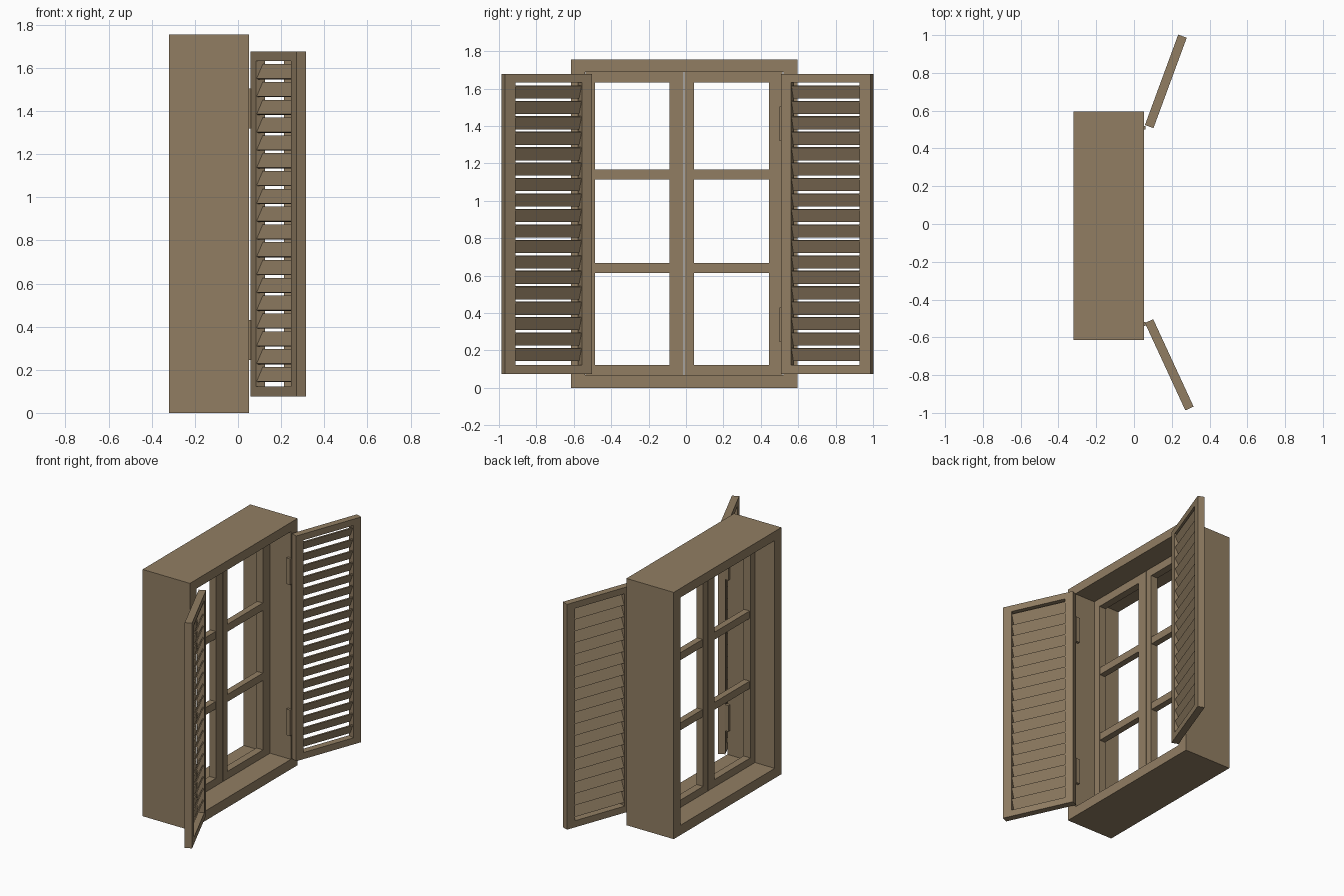
import bpy, bmesh, math
from mathutils import Matrix, Vector

if "Cube" in bpy.data.objects:
    bpy.data.objects.remove(bpy.data.objects["Cube"])

wood = bpy.data.materials.new("brown wood")
wood.diffuse_color = (0.285, 0.208, 0.124, 1)
wood.use_nodes = True
wood.node_tree.nodes["Principled BSDF"].inputs["Base Color"].default_value = wood.diffuse_color


def finish(name, bm):
    bmesh.ops.recalc_face_normals(bm, faces=bm.faces[:])
    me = bpy.data.meshes.new(name)
    bm.to_mesh(me)
    bm.free()
    me.materials.append(wood)
    ob = bpy.data.objects.new(name, me)
    bpy.context.collection.objects.link(ob)
    return ob


def add_box(bm, lo, hi, m=Matrix.Identity(4)):
    lo, hi = Vector(lo), Vector(hi)
    t = Matrix.Translation((lo + hi) / 2) @ Matrix.Diagonal((*(hi - lo), 1))
    bmesh.ops.create_cube(bm, size=1, matrix=m @ t)


def add_ring(bm, outer, inner, d0, d1, m):
    """Rectangular frame: rects are (a0, z0, a1, z1), depth d0..d1; local axes a, d, z."""
    def loop(r, d):
        a0, z0, a1, z1 = r
        return [bm.verts.new(m @ Vector((a, d, z)))
                for a, z in ((a0, z0), (a1, z0), (a1, z1), (a0, z1))]
    loops = [loop(outer, d0), loop(outer, d1), loop(inner, d1), loop(inner, d0)]
    for k in range(4):
        p, q = loops[k], loops[(k + 1) % 4]
        for i in range(4):
            j = (i + 1) % 4
            bm.faces.new((p[i], p[j], q[j], q[i]))


def axes(along, normal, origin):
    m = Matrix.Identity(4)
    m.col[0] = (*along, 0, 0)
    m.col[1] = (*normal, 0, 0)
    m.col[3] = (*origin, 0, 1)
    return m


wall = axes((0, 1), (1, 0), (0, 0))   # along y, depth along x

# deep outer box frame
bm = bmesh.new()
add_ring(bm, (-0.615, 0, 0.595, 1.755), (-0.54, 0.07, 0.52, 1.69), -0.32, 0.052, wall)
finish("window_casing", bm)

# two sashes, each with two glazing bars
for name, y0 in (("left_sash", -0.537), ("right_sash", -0.007)):
    bm = bmesh.new()
    a, b = y0 + 0.05, y0 + 0.45
    add_ring(bm, (y0, 0.07, y0 + 0.524, 1.69), (a, 0.123, b, 1.632), -0.165, -0.112, wall)
    for z in (0.615, 1.114):
        add_box(bm, (a, -0.16, z), (b, -0.115, z + 0.053), wall)
    finish(name, bm)

# open louvred shutters with hinges
for side, s, deg in (("right", 1, 20.2), ("left", -1, 24.8)):
    sn, cs = math.sin(math.radians(deg)), math.cos(math.radians(deg))
    m = axes((sn, s * cs), (cs, -s * sn), (0.058, s * 0.524))
    bm = bmesh.new()
    add_ring(bm, (0, 0.075, 0.51, 1.677), (0.058, 0.122, 0.448, 1.632), 0, 0.048, m)
    finish(side + "_shutter_frame", bm)

    # slats: upper edge leans outward
    bm = bmesh.new()
    for i in range(18):
        zc = 0.178 + i * 0.0826
        t = Matrix.Translation((0, 0.024, zc)) @ Matrix.Rotation(math.radians(-25), 4, 'X')
        add_box(bm, (0.055, -0.004, -0.037), (0.451, 0.004, 0.037), m @ t)
    finish(side + "_shutter_slats", bm)

    # hinge leaves
    bm = bmesh.new()
    yh = 0.51 if s > 0 else -0.53
    for z in (0.245, 1.32):
        add_box(bm, (0.03, yh - 0.01, z), (0.06, yh + 0.01, z + 0.185))
    finish(side + "_hinges", bm)
